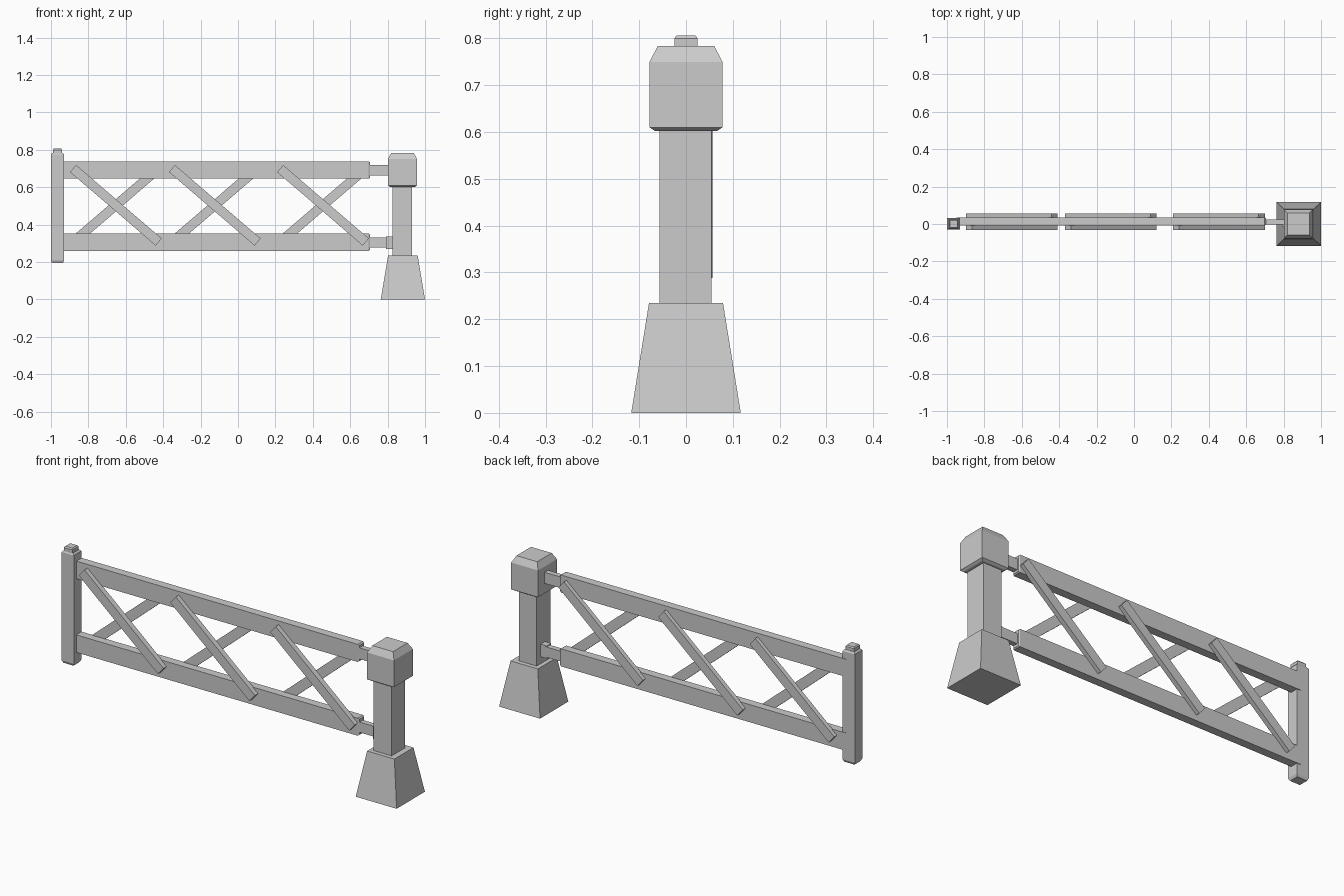
import bpy, bmesh
from math import atan2, hypot
from mathutils import Matrix, Vector

if "Cube" in bpy.data.objects:
    bpy.data.objects.remove(bpy.data.objects["Cube"])


def make(name, bm):
    bmesh.ops.recalc_face_normals(bm, faces=bm.faces[:])
    me = bpy.data.meshes.new(name)
    bm.to_mesh(me)
    bm.free()
    ob = bpy.data.objects.new(name, me)
    bpy.context.collection.objects.link(ob)
    return ob


def stack(name, cx, cy, rings, along_x=False):
    """Square-section solid from rings of (position, half width, half depth)."""
    bm = bmesh.new()
    loops = []
    for p, a, b in rings:
        pts = [(-a, -b), (a, -b), (a, b), (-a, b)]
        if along_x:   # cx, cy act as the y, z centre
            loops.append([bm.verts.new((p, cx + u, cy + v)) for u, v in pts])
        else:
            loops.append([bm.verts.new((cx + u, cy + v, p)) for u, v in pts])
    for lo, hi in zip(loops, loops[1:]):
        for i in range(4):
            j = (i + 1) % 4
            bm.faces.new((lo[i], lo[j], hi[j], hi[i]))
    bm.faces.new(loops[0])
    bm.faces.new(loops[-1])
    return make(name, bm)


def brace(name, start, end, y0, y1, width):
    """Slanted board in the xz plane."""
    (x0, z0), (x1, z1) = start, end
    bm = bmesh.new()
    size = Matrix.Diagonal((hypot(x1 - x0, z1 - z0), y1 - y0, width, 1))
    turn = Matrix.Rotation(-atan2(z1 - z0, x1 - x0), 4, 'Y')
    move = Matrix.Translation(Vector(((x0 + x1) / 2, (y0 + y1) / 2, (z0 + z1) / 2)))
    bmesh.ops.create_cube(bm, size=1, matrix=move @ turn @ size)
    return make(name, bm)


# Stone pillar: tapered foot, shaft, chamfered cap
PX = 0.8815
stack("pillar_base", PX, 0, [(0, 0.1185, 0.117), (0.235, 0.079, 0.079)])
stack("pillar_shaft", PX - 0.004, -0.001, [(0.23, 0.052, 0.056), (0.61, 0.052, 0.056)])
stack("pillar_cap", PX - 0.002, 0, [(0.602, 0.066, 0.066), (0.61, 0.078, 0.078),
                                    (0.75, 0.078, 0.078), (0.784, 0.06, 0.06)])

# Gate end post with knob
stack("end_post", -0.965, 0.002, [(0.195, 0.029, 0.025), (0.208, 0.035, 0.031),
                                  (0.775, 0.035, 0.031), (0.784, 0.027, 0.025)])
stack("end_post_knob", -0.965, 0, [(0.775, 0.025, 0.025), (0.8, 0.025, 0.025),
                                   (0.806, 0.02, 0.02)])

# Rails with a slightly chamfered free end
for label, z in (("upper", 0.692), ("lower", 0.306)):
    stack(label + "_rail", 0.014, z, [(-0.95, 0.022, 0.046), (0.699, 0.022, 0.046),
                                      (0.706, 0.018, 0.041)], along_x=True)

# Hinge bars and the lower hinge plate
stack("upper_hinge", 0.01, 0.691, [(0.69, 0.014, 0.029), (0.82, 0.014, 0.029)], along_x=True)
stack("lower_hinge", 0.01, 0.305, [(0.69, 0.014, 0.027), (0.80, 0.014, 0.027)], along_x=True)
stack("lower_hinge_plate", 0.004, 0.304, [(0.79, 0.018, 0.033), (0.84, 0.018, 0.033)], along_x=True)

# Crossed braces, front and back
for i, x in enumerate((-0.882, -0.353, 0.225), 1):
    xe = x + 0.458
    brace(f"front_brace_{i}", (x, 0.70), (xe, 0.307), -0.033, -0.004, 0.05)
    brace(f"back_brace_{i}", (x, 0.307), (xe, 0.70), 0.032, 0.057, 0.05)
